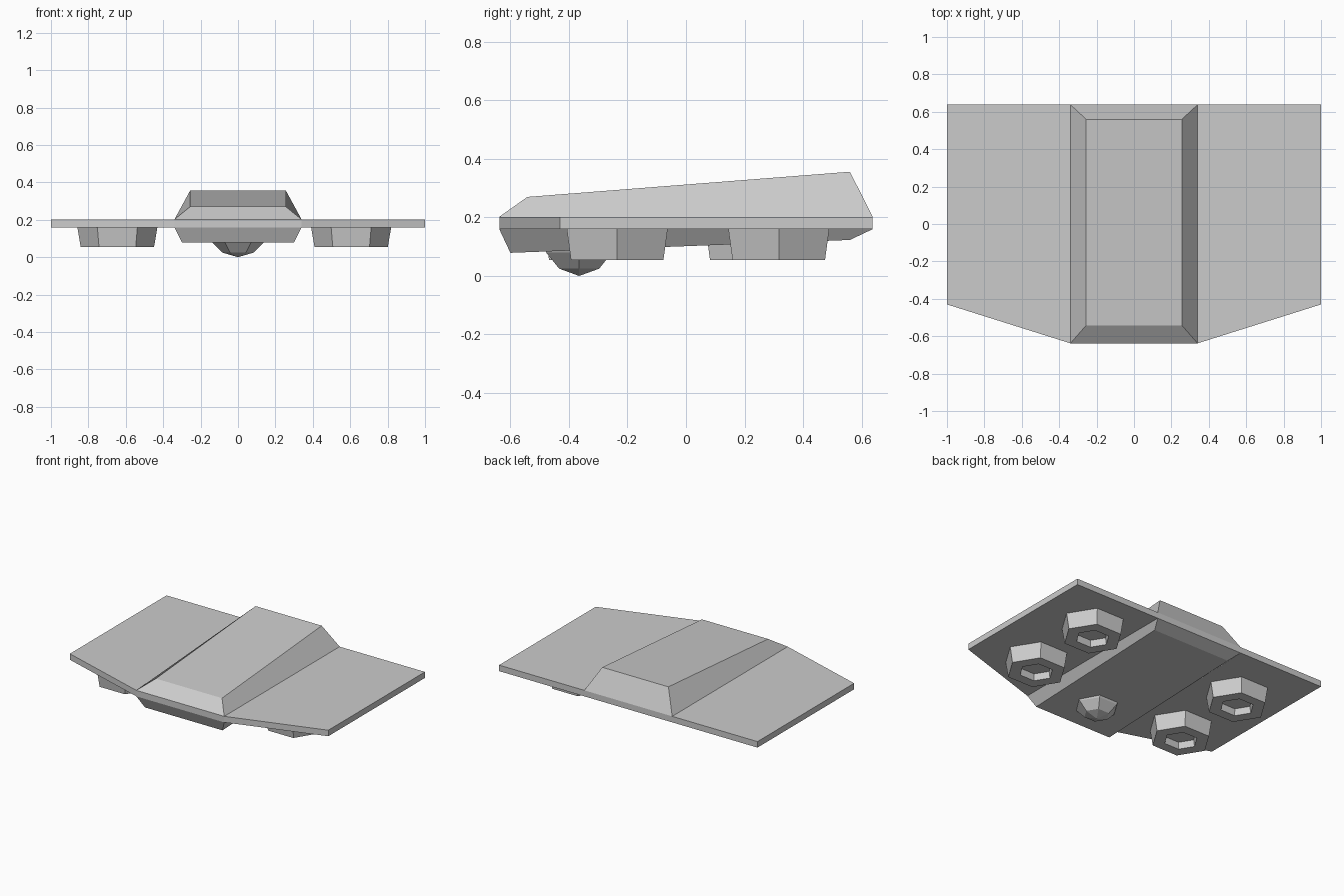
import bpy, bmesh
from math import cos, sin, pi

if "Cube" in bpy.data.objects:
    bpy.data.objects.remove(bpy.data.objects["Cube"])


def finish(bm, name):
    bmesh.ops.remove_doubles(bm, verts=bm.verts, dist=1e-5)
    bmesh.ops.recalc_face_normals(bm, faces=bm.faces)
    mesh = bpy.data.meshes.new(name)
    bm.to_mesh(mesh)
    bm.free()
    obj = bpy.data.objects.new(name, mesh)
    bpy.context.collection.objects.link(obj)
    return obj


def hex_turned(name, cx, cy, rings, rx=1.0, ry=0.93):
    """Six-sided turned part through (radius, z) rings, open where it meets the hull."""
    bm = bmesh.new()
    loops = [[bm.verts.new((cx + r * rx * cos(k * pi / 3), cy + r * ry * sin(k * pi / 3), z))
              for k in range(6)] for r, z in rings]
    for a, b in zip(loops, loops[1:]):
        for k in range(6):
            n = (k + 1) % 6
            bm.faces.new((a[k], a[n], b[n], b[k]))
    if rings[-1][0] > 0.001:
        bm.faces.new(loops[-1])
    return finish(bm, name)


def set_cap(bm, face, half_x, front, back):
    """Extrude a hull panel and place its front and back edges at (y, z)."""
    cap = bmesh.ops.extrude_discrete_faces(bm, faces=[face])["faces"][0]
    for v in cap.verts:
        y, z = front if v.co.y < 0 else back
        v.co = (half_x if v.co.x > 0 else -half_x, y, z)


# Hull: winged plate in three panels, centre panel extruded into cabin and belly
bm = bmesh.new()
stations = [(-1.0, -0.43), (-0.34, -0.638), (0.34, -0.638), (1.0, -0.43)]
levels = [[(bm.verts.new((x, y, z)), bm.verts.new((x, 0.638, z))) for x, y in stations]
          for z in (0.16, 0.202)]
low, high = levels
centre = []
for i in range(3):
    for lev in levels:
        f = bm.faces.new((lev[i][0], lev[i + 1][0], lev[i + 1][1], lev[i][1]))
        if i == 1:
            centre.append(f)
    for s in (0, 1):
        bm.faces.new((low[i][s], low[i + 1][s], high[i + 1][s], high[i][s]))
for i in (0, 3):
    bm.faces.new((low[i][0], low[i][1], high[i][1], high[i][0]))
bmesh.ops.recalc_face_normals(bm, faces=bm.faces)
belly, cabin = centre
set_cap(bm, belly, 0.30, (-0.60, 0.079), (0.56, 0.123))
set_cap(bm, cabin, 0.256, (-0.542, 0.27), (0.56, 0.356))
finish(bm, "winged_hull")

# Landing pads with hexagonal nozzle recesses; the two sides are slightly staggered
pad = [(0.214, 0.16), (0.196, 0.054), (0.112, 0.054), (0.105, 0.10)]
for side, x, ys in (("left", -0.645, (-0.31, 0.24)), ("right", 0.605, (-0.235, 0.317))):
    for end, y in zip(("front", "back"), ys):
        hex_turned(f"{end}_{side}_pad", x, y, pad)

# Faceted dome under the nose
hex_turned("belly_dome", 0, -0.365, [(0.15, 0.10), (0.14, 0.08), (0.085, 0.025), (0, 0)])
